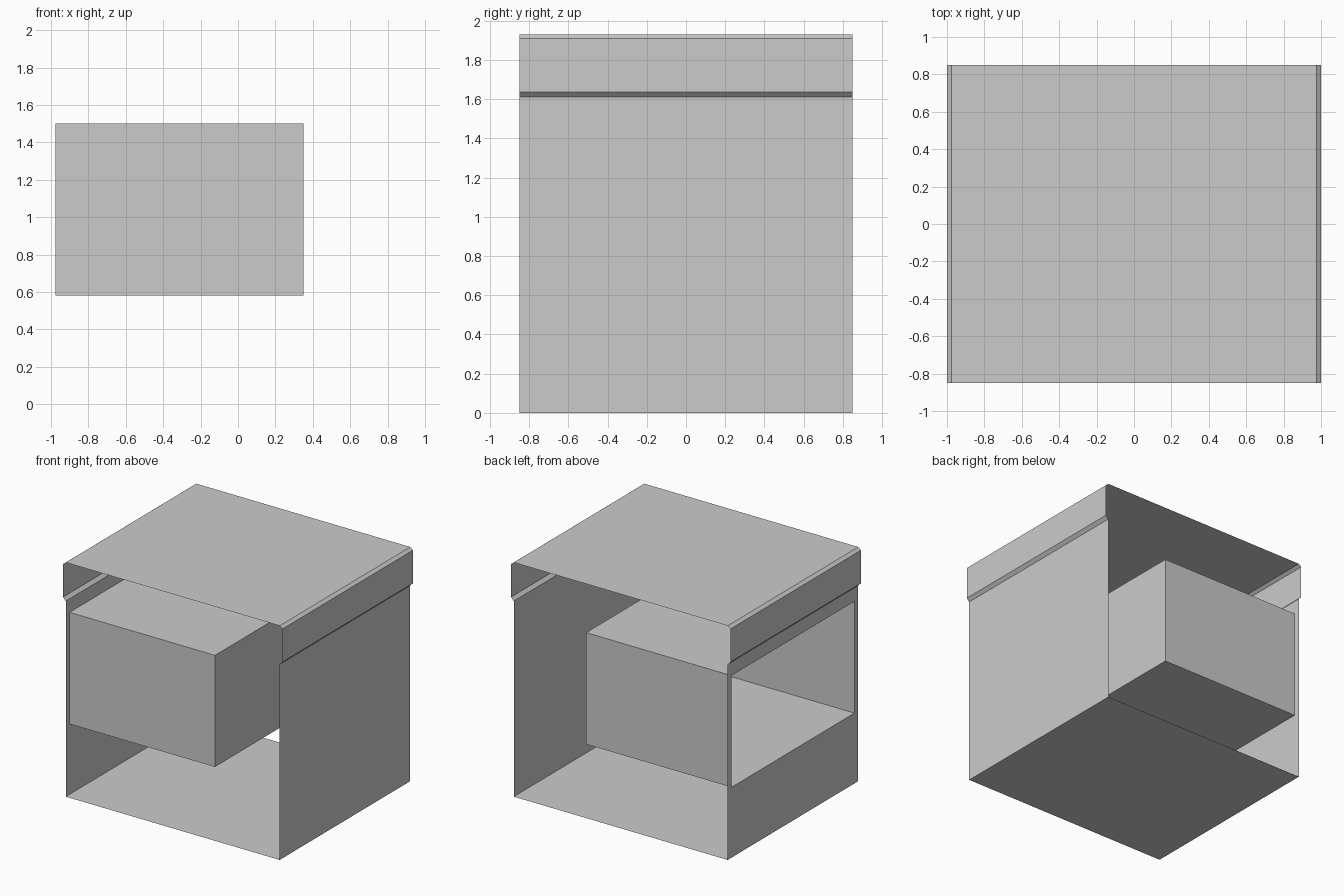
import bpy

if "Cube" in bpy.data.objects:
    bpy.data.objects.remove(bpy.data.objects["Cube"])

DEPTH = 0.85                      # half depth of the shell
WALL = 0.975                      # half width of the lower walls
HOLE_Y, HOLE_Z0, HOLE_Z1 = 0.80, 0.58, 1.50
POCKET_X = 0.35                   # inner end of the recess


def make_object(name, verts, faces):
    mesh = bpy.data.meshes.new(name)
    mesh.from_pydata(verts, [], faces)
    mesh.update()
    obj = bpy.data.objects.new(name, mesh)
    bpy.context.collection.objects.link(obj)
    return obj


def rect(x, y, z0, z1):
    """Upright rectangle in the yz plane."""
    return [(x, -y, z0), (x, y, z0), (x, y, z1), (x, -y, z1)]


def sheet(name, profile):
    """Sweep an open xz profile from front to back as a thin sheet."""
    n = len(profile)
    verts = [(x, y, z) for y in (-DEPTH, DEPTH) for x, z in profile]
    faces = [(i, i + n, i + n + 1, i + 1) for i in range(n - 1)]
    return make_object(name, verts, faces[:] if profile[0][0] < 0 else
                       [f[::-1] for f in faces])


# Outer shell: base, right wall and overhanging lid, open at front and back
half = [(WALL, 0.0), (WALL, 1.612), (1.0, 1.638), (1.0, 1.91), (WALL, 1.93)]
left_top = [(-x, z) for x, z in reversed(half[1:])]
shell = sheet("shell", [(-WALL, 0.0)] + half + left_top)
shell.data.flip_normals()

# Left wall: a frame around the recess opening
ring = [(i, (i + 1) % 4, (i + 1) % 4 + 4, i + 4) for i in range(4)]
frame = make_object("left_wall_frame",
                    rect(-WALL, DEPTH, 0.0, 1.612) + rect(-WALL, HOLE_Y, HOLE_Z0, HOLE_Z1),
                    [f[::-1] for f in ring])

# Recess: box open towards the left
recess = make_object("recess_box",
                     rect(-WALL, HOLE_Y, HOLE_Z0, HOLE_Z1) + rect(POCKET_X, HOLE_Y, HOLE_Z0, HOLE_Z1),
                     [f[::-1] for f in ring] + [(7, 6, 5, 4)])
